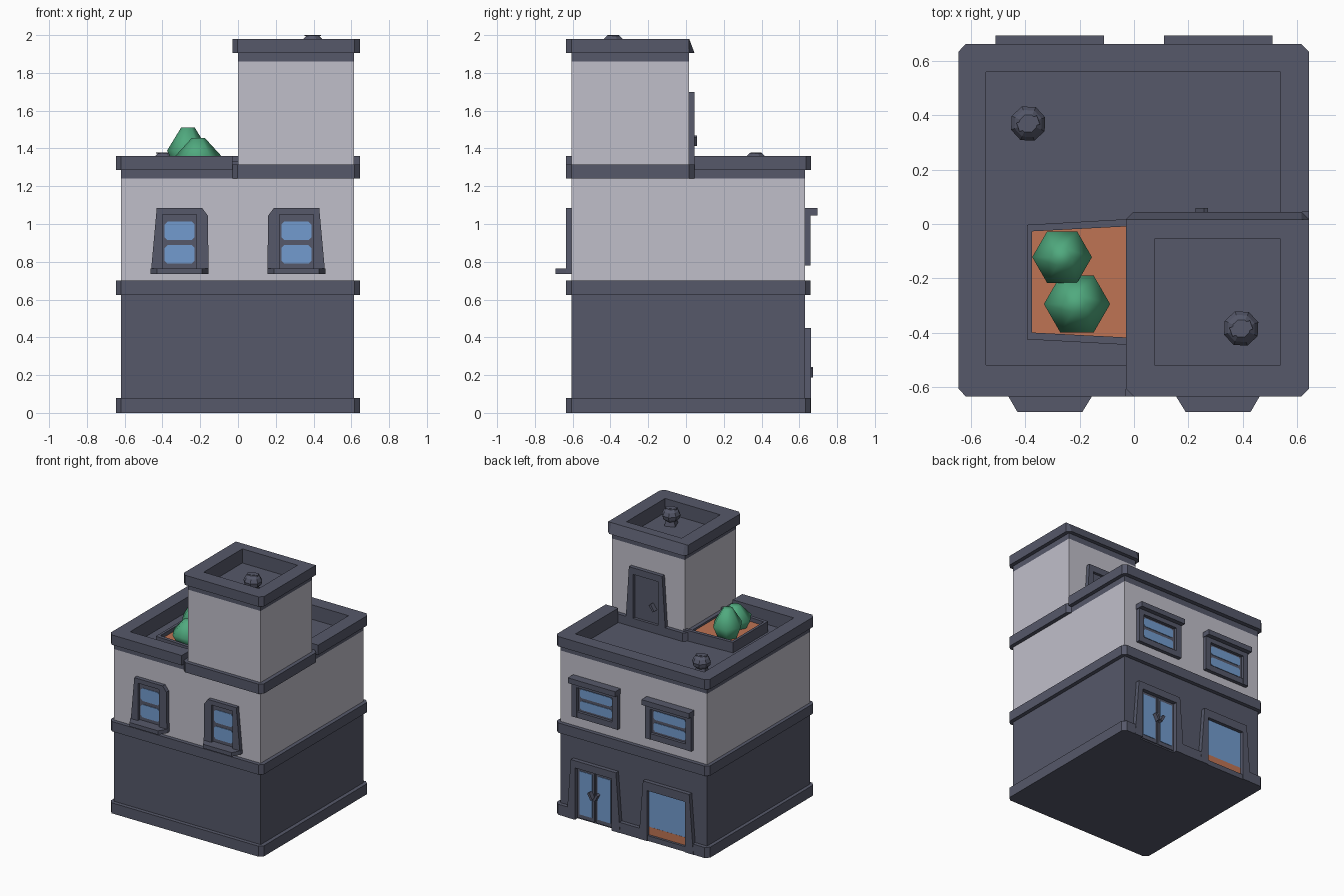
import bpy, bmesh, math
from mathutils import Matrix

if "Cube" in bpy.data.objects:
    bpy.data.objects.remove(bpy.data.objects["Cube"])


def material(name, r, g, b):
    m = bpy.data.materials.new(name)
    m.use_nodes = True
    m.diffuse_color = (r, g, b, 1)
    m.node_tree.nodes["Principled BSDF"].inputs["Base Color"].default_value = (r, g, b, 1)
    return m


SLATE = material("slate", .092, .098, .143)
WALL = material("pale_wall", .53, .52, .59)
GLASS = material("blue_glass", .17, .33, .62)
CLAY = material("orange_clay", .52, .175, .088)
LEAF = material("leaf_green", .08, .40, .21)


def finish(name, bm, mat):
    bmesh.ops.recalc_face_normals(bm, faces=bm.faces)
    mesh = bpy.data.meshes.new(name)
    bm.to_mesh(mesh)
    bm.free()
    mesh.materials.append(mat)
    obj = bpy.data.objects.new(name, mesh)
    bpy.context.collection.objects.link(obj)
    return obj


def prism(name, pts, a, b, mat, axis="z"):
    """Extrude an outline along z (points are x, y) or along y (points are x, z)."""
    bm = bmesh.new()
    place = (lambda p, d: (p[0], p[1], d)) if axis == "z" else (lambda p, d: (p[0], d, p[1]))
    pts = list(dict.fromkeys(pts))
    lo = [bm.verts.new(place(p, a)) for p in pts]
    hi = [bm.verts.new(place(p, b)) for p in pts]
    bm.faces.new(lo)
    bm.faces.new(hi)
    for i in range(len(pts)):
        j = (i + 1) % len(pts)
        bm.faces.new((lo[i], lo[j], hi[j], hi[i]))
    return finish(name, bm, mat)


def rect(x0, x1, y0, y1):
    return [(x0, y0), (x1, y0), (x1, y1), (x0, y1)]


def clipped(x0, x1, y0, y1, c=.028):
    return [(x0 + c, y0), (x1 - c, y0), (x1, y0 + c), (x1, y1 - c),
            (x1 - c, y1), (x0 + c, y1), (x0, y1 - c), (x0, y0 + c)]


def box(name, x0, x1, y0, y1, z0, z1, mat):
    return prism(name, rect(x0, x1, y0, y1), z0, z1, mat)


def rings(name, x, y, sides, profile, mat, turn=0):
    """Stacked polygon rings given as (radius, height)."""
    bm = bmesh.new()
    loops = []
    for r, z in profile:
        angles = [turn + math.tau * i / sides for i in range(sides)]
        loops.append([bm.verts.new((x + r * math.cos(t), y + r * math.sin(t), z)) for t in angles])
    for p, q in zip(loops, loops[1:]):
        for i in range(sides):
            j = (i + 1) % sides
            bm.faces.new((p[i], p[j], q[j], q[i]))
    bm.faces.new(loops[0])
    bm.faces.new(loops[-1])
    return finish(name, bm, mat)


def portal(name, cx, bottom, top, inner, z0, z1, zi, y0, y1):
    """Tapered surround, open at the bottom."""
    pts = [(-bottom, z0), (-top, z1), (top, z1), (bottom, z0),
           (inner, z0), (inner, zi), (-inner, zi), (-inner, z0)]
    return prism(name, [(cx + u, z) for u, z in pts], y0, y1, SLATE, "y")


def handle(name, x, y, z, tilt):
    obj = box(name, -.009, .009, 0, .035, -.028, .028, SLATE)
    obj.matrix_world = Matrix.Translation((x, y, z)) @ Matrix.Rotation(tilt, 4, "Y")


# Body storeys and horizontal bands
BX0, BX1, BY0, BY1 = -.62, .615, -.605, .63
box("lower_storey", BX0, BX1, BY0, BY1, 0, .65, SLATE)
box("upper_storey", BX0, BX1, BY0, BY1, .65, 1.24, WALL)
prism("middle_band", clipped(-.647, .645, -.635, .66), .625, .70, SLATE)
plinth = [(-.62, -.635), (.617, -.635), (.645, -.607), (.645, .632), (.617, .66),
          (.53, .66), (.53, .61), (.11, .61), (.11, .66), (-.08, .66), (-.08, .61),
          (-.51, .61), (-.51, .66), (-.62, .66), (-.647, .632), (-.647, -.607)]
prism("plinth", plinth, 0, .08, SLATE)

# Roof terrace and its parapet, open at the tower corner
box("terrace_floor", BX0, BX1, BY0, BY1, 1.24, 1.25, SLATE)
parapet = [(-.03, -.635), (-.03, -.52), (-.545, -.52), (-.545, .56), (.54, .56),
           (.54, .045), (.645, .045), (.645, .635), (.617, .663), (-.62, .663),
           (-.647, .635), (-.647, -.607), (-.62, -.635)]
prism("parapet_cap", parapet, 1.285, 1.36, SLATE)
core = [(min(max(x, BX0), BX1), min(max(y, BY0), BY1)) for x, y in parapet]
prism("parapet_wall", core, 1.25, 1.285, SLATE)

# Tower
TY1 = .015
prism("tower_base_band", clipped(-.03, .645, -.635, .045), 1.24, 1.315, SLATE)
box("tower_wall", 0, BX1, BY0, TY1, 1.30, 1.86, WALL)
frieze = box("tower_frieze", 0, BX1, BY0, TY1, 1.86, 1.905, SLATE)
cap = prism("tower_cap", clipped(-.03, .645, -.635, .045), 1.905, 1.98, SLATE)
for v in cap.data.vertices:
    if v.co.z > 1.95 and v.co.y > 0:
        v.co.y = .017
cutter = box("roof_well_cutter", .075, .54, -.52, -.055, 1.872, 2.1, SLATE)
cutter.hide_render = True
cutter.hide_set(True)
cutter.display_type = "WIRE"
for part in (frieze, cap):
    mod = part.modifiers.new("well", "BOOLEAN")
    mod.operation = "DIFFERENCE"
    mod.solver = "EXACT"
    mod.object = cutter

# Tower door
portal("tower_door_frame", .31, .17, .14, .105, 1.25, 1.70, 1.65, TY1, .045)
box("tower_door", .205, .415, TY1, .024, 1.25, 1.65, SLATE)
handle("tower_door_handle", .25, .024, 1.44, .6)

# Roof vents
for i, (x, y, z) in enumerate([(-.39, .37, 1.25), (.395, -.385, 1.872)]):
    rings(f"vent_post_{i}", x, y, 4, [(.055, z), (.04, z + .06)], SLATE, math.radians(65))
    rings(f"vent_ball_{i}", x, y, 8,
          [(.035, z + .03), (.062, z + .055), (.067, z + .08), (.053, z + .108), (.034, z + .126)],
          SLATE, math.radians(20))
    slot = box(f"vent_slot_{i}", -.04, .04, -.017, .017, 0, .006, SLATE)
    slot.matrix_world = Matrix.Translation((x, y, z + .122)) @ Matrix.Rotation(math.radians(20), 4, "Z")

# Planter with two shrubs
prism("planter_soil", [(-.38, -.405), (.01, -.425), (.01, 0), (-.38, -.02)], 1.25, 1.30, CLAY)
rim = [(.01, -.447), (-.395, -.425), (-.395, -.003), (.01, .02),
       (.01, -.007), (-.375, -.027), (-.375, -.40), (.01, -.42)]
prism("planter_rim", rim, 1.25, 1.33, SLATE)
tall = rings("tall_shrub", -.265, -.122, 6, [(.065, 1.28), (.11, 1.39), (.035, 1.512)], LEAF)
low = rings("low_shrub", -.21, -.295, 6, [(.08, 1.28), (.122, 1.36), (.035, 1.455)], LEAF)
for shrub in (tall, low):
    shrub.data.shade_smooth()

# Front windows, mirrored about the centre
for side, s in (("right", -1), ("left", 1)):
    def flip(pts):
        return [(s * u, v) for u, v in pts]
    frame = [(.462, .735), (.43, 1.085), (.19, 1.085), (.16, 1.045), (.155, .735),
             (.22, .735), (.22, 1.05), (.40, 1.05), (.40, .735)]
    prism(f"front_window_frame_{side}", flip(frame), -.635, BY0, SLATE, "y")
    sill = [(.155, BY0), (.463, BY0), (.463, -.635), (.43, -.692), (.19, -.692), (.155, -.635)]
    prism(f"front_sill_{side}", flip(sill), .735, .765, SLATE)
    prism(f"front_sash_{side}", flip(rect(.22, .40, .765, 1.05)), -.613, BY0, SLATE, "y")
    for row, z in (("lower", .79), ("upper", .915)):
        prism(f"front_pane_{row}_{side}", flip(clipped(.23, .388, z, z + .098, .015)),
              -.617, -.612, GLASS, "y")

# Back windows with projecting lintels
for side, cx in (("right", -.31), ("left", .31)):
    portal(f"back_window_frame_{side}", cx, .195, .195, .15, .78, 1.06, 1.01, BY1, .66)
    box(f"back_lintel_{side}", cx - .20, cx + .20, BY1, .695, 1.045, 1.085, SLATE)
    box(f"back_window_base_{side}", cx - .19, cx + .19, BY1, .658, .78, .825, SLATE)
    box(f"back_sash_{side}", cx - .15, cx + .15, BY1, .637, .82, 1.015, SLATE)
    for row, z in (("lower", .84), ("upper", .93)):
        prism(f"back_pane_{row}_{side}", clipped(cx - .135, cx + .135, z, z + .067, .012),
              .636, .641, GLASS, "y")

# Double entrance door
portal("entrance_frame", .318, .225, .19, .155, 0, .45, .395, BY1, .662)
for side, x in (("right", .168), ("left", .323)):
    box(f"entrance_leaf_{side}", x, x + .145, BY1, .638, .01, .39, SLATE)
    prism(f"entrance_pane_{side}", rect(x + .018, x + .127, .04, .37), .637, .642, GLASS, "y")
for side, x, tilt in (("right", .295, -.5), ("left", .341, .5)):
    handle(f"entrance_handle_{side}", x, .638, .215, tilt)

# Shop window with a display ledge
portal("shop_frame", -.295, .23, .195, .16, 0, .45, .385, BY1, .662)
box("shop_ledge", -.455, -.135, BY1, .655, 0, .04, SLATE)
prism("shop_glass", rect(-.455, -.135, .10, .385), BY1, .636, GLASS, "y")
prism("shop_display_strip", rect(-.455, -.135, .04, .10), BY1, .637, CLAY, "y")
